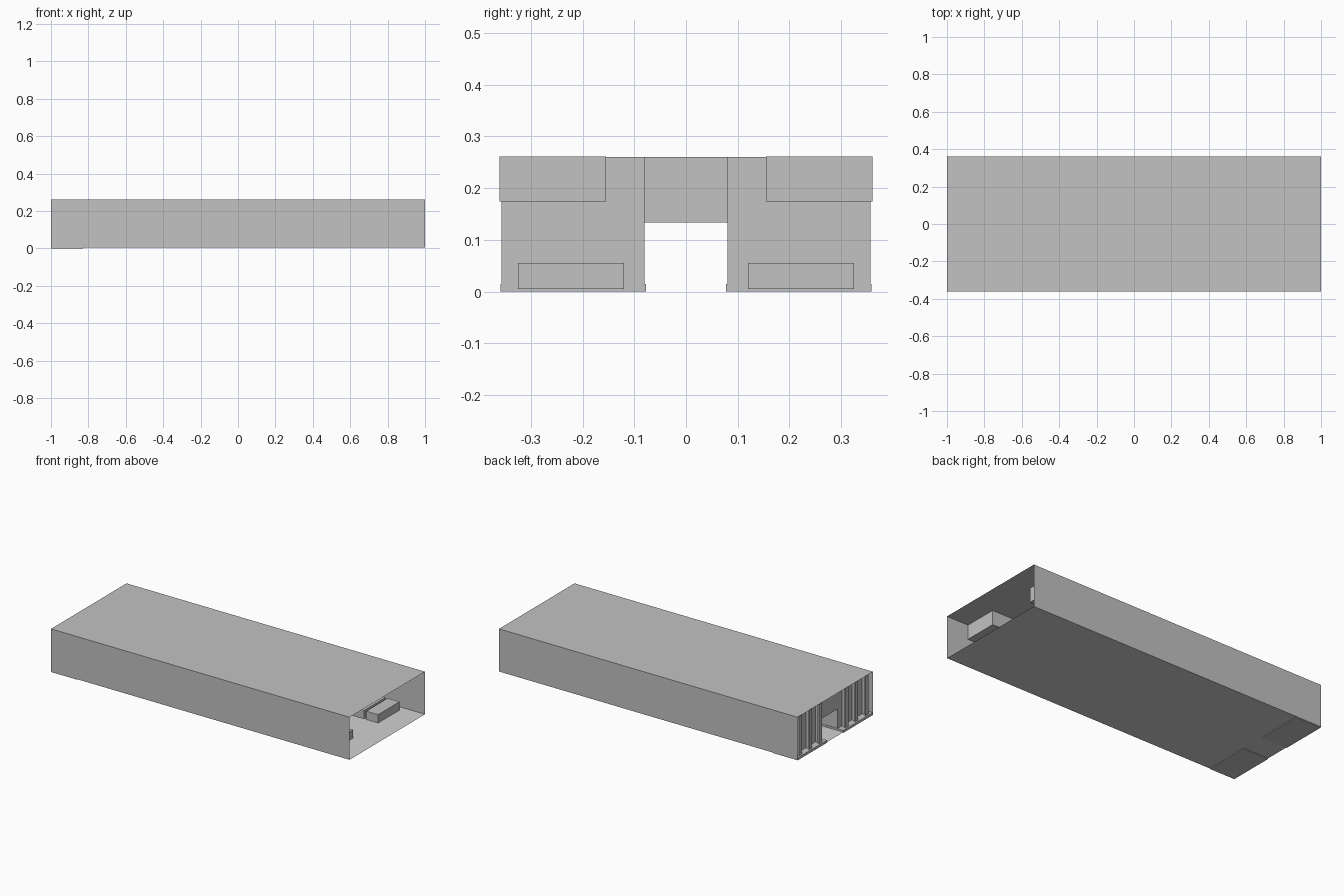
import bpy
import bmesh
from mathutils import Vector

default_cube = bpy.data.objects.get("Cube")
if default_cube:
    bpy.data.objects.remove(default_cube, do_unlink=True)


def make_material(name, value):
    mat = bpy.data.materials.new(name)
    mat.use_nodes = True
    colour = (value, value, value, 1)
    mat.diffuse_color = colour
    mat.node_tree.nodes["Principled BSDF"].inputs["Base Color"].default_value = colour
    return mat


GREY = make_material("plain grey", 0.54)
PALE = make_material("pale grey floor", 0.64)


def box(name, low, high, skip=None):
    """Axis-aligned box; skip(normal) leaves out faces."""
    low, high = Vector(low), Vector(high)
    bm = bmesh.new()
    bmesh.ops.create_cube(bm, size=1)
    bmesh.ops.scale(bm, vec=high - low, verts=bm.verts)
    bmesh.ops.translate(bm, vec=(low + high) / 2, verts=bm.verts)
    if skip:
        bm.normal_update()
        doomed = [f for f in bm.faces if skip(f.normal)]
        bmesh.ops.delete(bm, geom=doomed, context="FACES")
    mesh = bpy.data.meshes.new(name)
    bm.to_mesh(mesh)
    bm.free()
    obj = bpy.data.objects.new(name, mesh)
    bpy.context.collection.objects.link(obj)
    mesh.materials.append(GREY)
    return obj


def pair(name, x, y, z):
    """Box on the left side and its mirror image on the right."""
    for side, sign in (("left", 1), ("right", -1)):
        ys = sorted((sign * y[0], sign * y[1]))
        box(f"{name}_{side}", (x[0], ys[0], z[0]), (x[1], ys[1], z[1]))


FLOOR, ROOF = 0.004, 0.262

# Thin outer shell, open at both ends
shell = box("cabin_shell", (-1, -0.361, FLOOR), (1, 0.361, ROOF),
            skip=lambda n: abs(n.x) > 0.5)
shell.data.materials.append(PALE)
for face in shell.data.polygons:
    face.material_index = 1 if face.normal.z < -0.5 else 0

# Partition with a low central doorway near one end
pair("partition", (-0.96, -0.83), (0.08, 0.357), (0.015, 0.26))
box("doorway_lintel", (-0.96, -0.08, 0.133), (-0.93, 0.08, 0.26))
pair("partition_base", (-1, -0.83), (0.077, 0.359), (0, 0.015))

# Upright ribs on the outer face of the partition
for i, y in enumerate((0.125, 0.22, 0.318)):
    pair(f"rib_web_{i}", (-0.985, -0.96), (y - 0.005, y + 0.005), (0.015, 0.26))
    pair(f"rib_flange_{i}", (-0.99, -0.98), (y - 0.014, y + 0.014), (0.015, 0.26))

# Overhead bins along both walls
pair("overhead_bin", (-0.8, 0.855), (0.155, 0.36), (0.174, 0.261))

# Rows of low benches on both sides of the aisle
for row in range(17):
    front = 0.855 - row * 0.095
    pair(f"bench_{row}", (front - 0.08, front), (0.12, 0.325), (FLOOR + 0.0005, 0.055))
